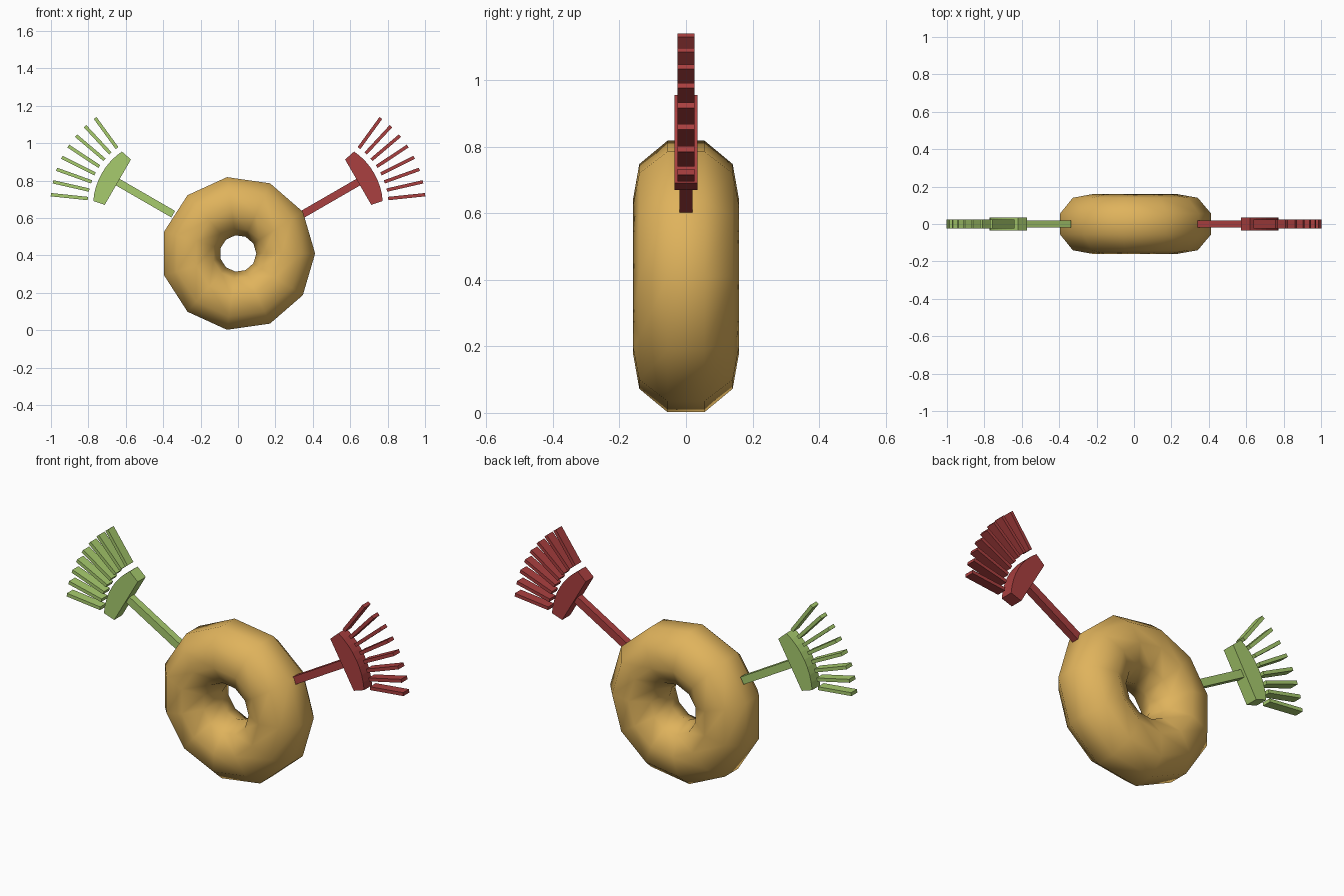
import bpy, bmesh
from math import sin, cos, radians, pi

if "Cube" in bpy.data.objects:
    bpy.data.objects.remove(bpy.data.objects["Cube"])


def material(name, color):
    m = bpy.data.materials.new(name)
    m.diffuse_color = (*color, 1)
    m.use_nodes = True
    m.node_tree.nodes["Principled BSDF"].inputs["Base Color"].default_value = m.diffuse_color
    return m


TAN = material("tan", (0.74, 0.45, 0.107))
RED = material("red", (0.40, 0.05, 0.05))
GREEN = material("green", (0.39, 0.60, 0.155))


def finish(name, bm, mat):
    bmesh.ops.recalc_face_normals(bm, faces=bm.faces)
    me = bpy.data.meshes.new(name)
    bm.to_mesh(me)
    bm.free()
    me.materials.append(mat)
    ob = bpy.data.objects.new(name, me)
    bpy.context.collection.objects.link(ob)
    return ob


# Ring body: low-poly torus around the y axis
NU, NV, R, r = 11, 9, 0.26, 0.162
bm = bmesh.new()
rings = []
for i in range(NU):
    a = 2 * pi * i / NU
    ring = []
    for j in range(NV):
        b = pi + 2 * pi * j / NV      # a vertex on the inside, a flat on the outside
        d = R + r * cos(b)
        ring.append(bm.verts.new((d * cos(a), r * sin(b), 0.41 + d * sin(a))))
    rings.append(ring)
for i in range(NU):
    p, q = rings[i], rings[(i + 1) % NU]
    for j in range(NV):
        k = (j + 1) % NV
        bm.faces.new((p[j], p[k], q[k], q[j]))
for f in bm.faces:
    f.smooth = True
finish("ring_body", bm, TAN)

# Hands are drawn in (u, v): u runs outward along the arm, v across it
TILT, ORIGIN_Z = radians(30), 0.42


def slab(bm, outline, half, side):
    """Prism of a (u, v) outline, +-half thick in y; side is +1 or -1 in x."""
    layers = []
    for y in (-half, half):
        layers.append([bm.verts.new((side * (u * cos(TILT) - v * sin(TILT)), y,
                                     ORIGIN_Z + u * sin(TILT) + v * cos(TILT)))
                       for u, v in outline])
    lo, hi = layers
    bm.faces.new(lo)
    bm.faces.new(hi[::-1])
    n = len(lo)
    for i in range(n):
        j = (i + 1) % n
        bm.faces.new((lo[i], lo[j], hi[j], hi[i]))


FAN_U = 0.487                          # centre of the fan arcs


def fan(rad, deg, off=0.0):
    a = radians(deg)
    return (FAN_U + rad * cos(a) - off * sin(a), rad * sin(a) + off * cos(a))


for side, label, mat in ((1, "right", RED), (-1, "left", GREEN)):
    # Arm
    bm = bmesh.new()
    slab(bm, [(0.40, -0.02), (0.76, -0.02), (0.76, 0.02), (0.40, 0.02)], 0.019, side)
    finish(label + "_arm", bm, mat)

    # Palm: flat inner edge, curved outer edge
    bm = bmesh.new()
    arc = [fan(0.353, -25.7 + 51.4 * i / 8) for i in range(9)]
    slab(bm, [(0.742, -0.14)] + arc + [(0.742, 0.14)], 0.034, side)
    finish(label + "_palm", bm, mat)

    # Eight fanned fingers
    bm = bmesh.new()
    for i in range(8):
        deg = -24 + 48 * i / 7
        w = 0.009
        slab(bm, [fan(0.383, deg, -w), fan(0.582, deg, -w),
                  fan(0.582, deg, w), fan(0.383, deg, w)], 0.025, side)
    finish(label + "_fingers", bm, mat)
